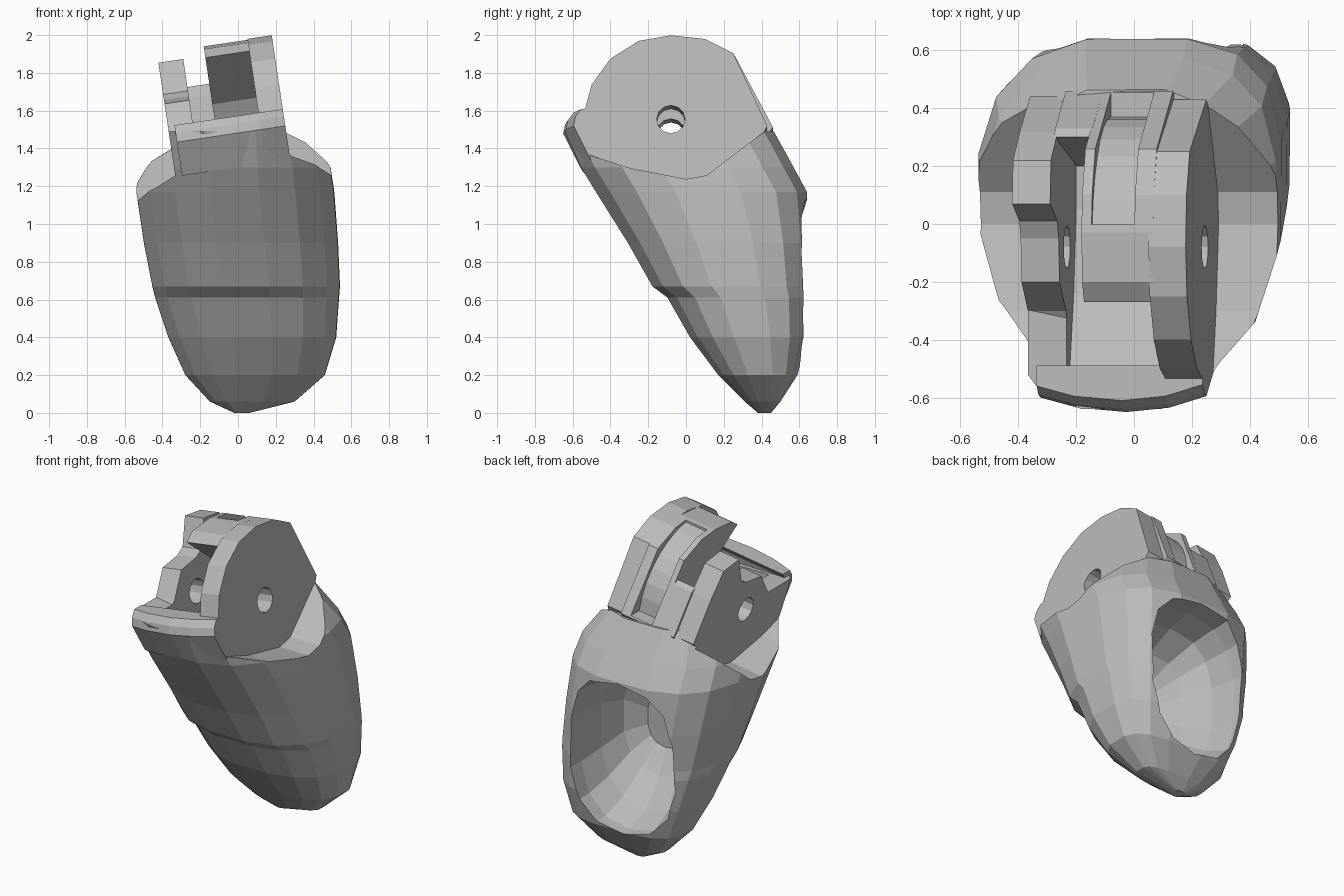
import bpy, bmesh, math
from mathutils import Matrix, Vector

cube = bpy.data.objects.get("Cube")
if cube:
    bpy.data.objects.remove(cube, do_unlink=True)

grey = bpy.data.materials.new("plain_grey")
grey.use_nodes = True
grey.diffuse_color = (0.5, 0.5, 0.5, 1)
grey.node_tree.nodes["Principled BSDF"].inputs["Base Color"].default_value = (0.5, 0.5, 0.5, 1)

# The knuckle leans slightly sideways
PIVOT = Vector((0, 0, 1.3))
TILT = (Matrix.Translation(PIVOT) @ Matrix.Rotation(math.radians(-8.5), 4, 'Y')
        @ Matrix.Translation(-PIVOT))


def loft(name, rings, matrix=None):
    """Skin a list of equal-length point rings and cap both ends."""
    bm = bmesh.new()
    loops = [[bm.verts.new(p) for p in ring] for ring in rings]
    n = len(loops[0])
    for a, b in zip(loops, loops[1:]):
        for i in range(n):
            j = (i + 1) % n
            bm.faces.new((a[i], a[j], b[j], b[i]))
    bm.faces.new(loops[0])
    bm.faces.new(loops[-1])
    bmesh.ops.recalc_face_normals(bm, faces=bm.faces)
    if matrix:
        bm.transform(matrix)
    mesh = bpy.data.meshes.new(name)
    bm.to_mesh(mesh)
    bm.free()
    mesh.materials.append(grey)
    obj = bpy.data.objects.new(name, mesh)
    bpy.context.collection.objects.link(obj)
    return obj


def prism(name, profile, x0, x1, drop=0):
    """Extrude a side profile (y, z) across the tilted knuckle."""
    return loft(name, [[(x, y, z - d) for y, z in profile]
                       for x, d in ((x0, 0), (x1, drop))], TILT)


def oval(cu, cv, ru, rv, powers, count):
    """Oval outline with its own squareness below, upper left and upper right."""
    low, upper_left, upper_right = powers
    pts = []
    for i in range(count):
        a = 2 * math.pi * (i + 0.5) / count
        c, s = math.cos(a), math.sin(a)
        e = 2 / (low if s < 0 else upper_right if c > 0 else upper_left)
        pts.append((cu + ru * math.copysign(abs(c) ** e, c),
                    cv + rv * math.copysign(abs(s) ** e, s)))
    return pts


def arc(cy, cz, r, start, end, count):
    angles = [math.radians(start + (end - start) * i / (count - 1)) for i in range(count)]
    return [(cy + r * math.cos(a), cz + r * math.sin(a)) for a in angles]


def cut(target, cutter):
    mod = target.modifiers.new("cut", 'BOOLEAN')
    mod.operation = 'DIFFERENCE'
    mod.solver = 'EXACT'
    mod.object = cutter
    bpy.context.view_layer.objects.active = target
    bpy.ops.object.modifier_apply(modifier=mod.name)


# Fingertip shell: height, front, back, right side, left side
sections = [
    (0.0, 0.38, 0.45, -0.02, 0.06),
    (0.06, 0.31, 0.50, -0.15, 0.30),
    (0.2, 0.17, 0.59, -0.28, 0.46),
    (0.4, 0.02, 0.64, -0.37, 0.52),
    (0.61, -0.10, 0.655, -0.44, 0.535),
    (0.67, -0.18, 0.655, -0.455, 0.54),
    (0.9, -0.31, 0.655, -0.50, 0.53),
    (1.17, -0.48, 0.64, -0.54, 0.51),
    (1.3, -0.56, 0.57, -0.53, 0.49),
    (1.49, -0.64, 0.465, -0.45, 0.36),
]
rings = []
for z, y0, y1, x0, x1 in sections:
    outline = oval(0, 0, 1, 1, (2.3 if z < 1.4 else 3, 2.6, 3.3), 16)
    # stretch so the outline reaches its full width and depth
    wide = max(abs(u) for u, v in outline)
    rings.append([((x0 + x1) / 2 + u / wide * (x1 - x0) / 2,
                   (y0 + y1) / 2 + v / wide * (y1 - y0) / 2, z) for u, v in outline])
shell = loft("fingertip_shell", rings)

# Bowl in the back of the fingertip: depth, centre, half width, half height
hollow = [(0.8, 0.03, 0.67, 0.36, 0.5), (0.52, 0.03, 0.67, 0.35, 0.48),
          (0.36, 0.03, 0.69, 0.32, 0.43), (0.2, 0.05, 0.71, 0.25, 0.31),
          (0.1, 0.07, 0.7, 0.13, 0.16)]
hollow_cutter = loft("hollow_cutter", [
    [(x, y, z) for x, z in oval(cx, cz, rx, rz, (2.4, 2.8, 3), 14)]
    for y, cx, cz, rx, rz in hollow])

# Side pockets beside the knuckle, and the gap between prong and plate
pocket = [(-0.9, 1.56), (-0.54, 1.335), (-0.3, 1.255), (0, 1.195), (0.11, 1.215),
          (0.44, 1.47), (0.46, 2.2), (-0.9, 2.2)]
gap = [(-0.5, 1.45), (-0.25, 1.36), (0.05, 1.3), (0.2, 1.3), (0.28, 1.6),
       (0.28, 2.2), (-0.5, 2.2)]
cutters = [
    hollow_cutter,
    prism("left_pocket_cutter", pocket, 0.275, 0.9, 0.09),
    prism("right_pocket_cutter", pocket, -0.9, -0.335),
    prism("gap_cutter", gap, -0.202, 0.15),
]
for c in cutters:
    cut(shell, c)

# Large knuckle plate
plate = prism("knuckle_plate", [
    (-0.54, 1.55), (-0.5, 1.7), (-0.4, 1.84), (-0.25, 1.935), (-0.08, 1.965), (0.1, 1.945),
    (0.25, 1.87), (0.43, 1.48), (0.4, 1.42), (0.12, 1.21), (0, 1.19), (-0.3, 1.25),
    (-0.52, 1.33)], 0.15, 0.28)

# Middle block overhanging the gap like a hooked roof
block = prism("knuckle_block", [
    (-0.27, 1.9), (-0.2, 1.945), (-0.03, 1.96), (0.1, 1.945), (0.26, 1.87),
    (0.46, 1.49), (0.3, 1.25), (0.12, 1.25), (0.1, 1.5), (0.03, 1.65)], -0.085, 0.165)

# Rear wall between the block and the prong
rear_wall = prism("rear_wall", [
    (0.2, 1.28), (0.28, 1.7), (0.3, 1.76), (0.33, 1.74), (0.46, 1.49), (0.3, 1.25)],
    -0.21, -0.08)

# Cord groove running over the back of the block
groove = prism("groove_cutter",
               arc(-0.08, 1.5, 0.45, 0, 80, 8) + [(0, 2.3), (0.8, 2.3), (0.8, 1.5)],
               -0.05, 0.1)
cut(block, groove)

# Stepped side prong
prong = prism("side_prong", [
    (0.44, 1.49), (0.32, 1.73), (0.22, 1.89), (0.07, 1.91), (0.01, 1.74), (-0.05, 1.71),
    (-0.2, 1.69), (-0.3, 1.54), (-0.4, 1.47), (-0.42, 1.28), (0, 1.19), (0.11, 1.21)],
    -0.335, -0.202)

# Pivot hole through the plate and prong
pin = prism("pin_cutter", arc(-0.08, 1.515, 0.075, 0, 330, 12), -0.8, 0.8)
for part in (plate, prong, shell):
    cut(part, pin)

# Front lip with a gently bowed face
lip_outline = [(-0.3, -0.53), (-0.3, -0.6), (-0.17, -0.635), (0, -0.65),
               (0.15, -0.635), (0.28, -0.595), (0.28, -0.53)]
lip = loft("front_lip", [[(x, y + s, z) for x, y in lip_outline]
                         for z, s in ((1.3, 0.09), (1.48, 0), (1.53, 0.01), (1.57, 0.04))], TILT)

for c in cutters + [groove, pin]:
    bpy.data.objects.remove(c, do_unlink=True)
